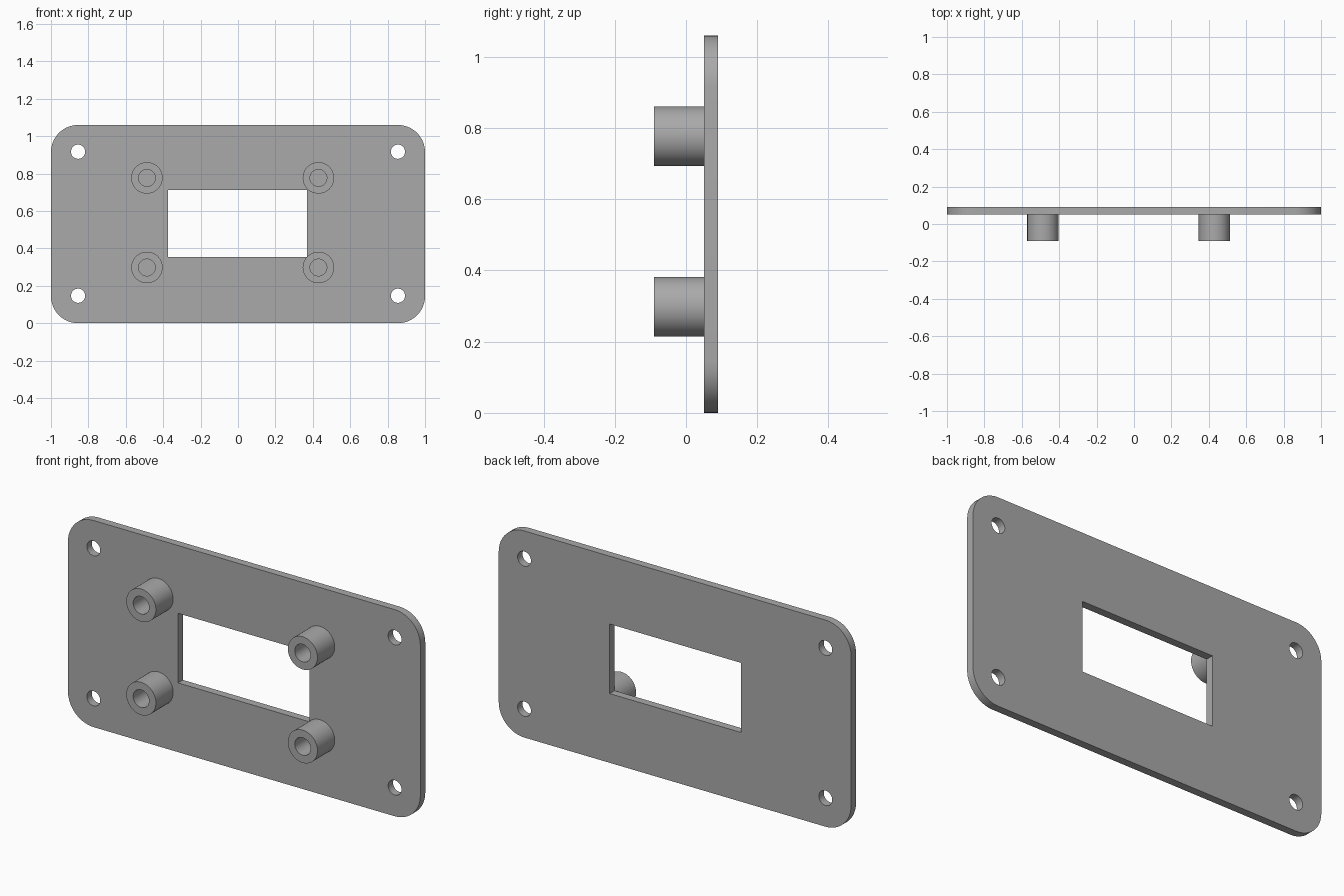
import bpy
import bmesh
from math import cos, sin, pi

cube = bpy.data.objects.get("Cube")
if cube:
    bpy.data.objects.remove(cube, do_unlink=True)

grey = bpy.data.materials.new("plain grey")
grey.use_nodes = True
COLOR = (0.4, 0.4, 0.4, 1)
grey.diffuse_color = COLOR
grey.node_tree.nodes["Principled BSDF"].inputs["Base Color"].default_value = COLOR


def circle(cx, cz, r, n=48):
    return [(cx + r * cos(2 * pi * i / n), cz + r * sin(2 * pi * i / n)) for i in range(n)]


def rounded_rect(x0, x1, z0, z1, r, n=12):
    corners = [(x1 - r, z1 - r), (x0 + r, z1 - r), (x0 + r, z0 + r), (x1 - r, z0 + r)]
    return [(cx + r * cos(pi / 2 * (k + i / n)), cz + r * sin(pi / 2 * (k + i / n)))
            for k, (cx, cz) in enumerate(corners) for i in range(n + 1)]


def prism(name, loops, y0, y1):
    """Extrude an outline with holes (x, z loops) from y0 to y1."""
    bm = bmesh.new()
    edges = []
    for loop in loops:
        verts = [bm.verts.new((x, y0, z)) for x, z in loop]
        edges += [bm.edges.new((v, verts[i - 1])) for i, v in enumerate(verts)]
    bmesh.ops.triangle_fill(bm, edges=edges, use_beauty=True, use_dissolve=False,
                            normal=(0, -1, 0))
    result = bmesh.ops.extrude_face_region(bm, geom=bm.faces[:], use_keep_orig=True)
    moved = [g for g in result["geom"] if isinstance(g, bmesh.types.BMVert)]
    bmesh.ops.translate(bm, verts=moved, vec=(0, y1 - y0, 0))
    bmesh.ops.recalc_face_normals(bm, faces=bm.faces[:])
    mesh = bpy.data.meshes.new(name)
    bm.to_mesh(mesh)
    bm.free()
    mesh.materials.append(grey)
    obj = bpy.data.objects.new(name, mesh)
    bpy.context.collection.objects.link(obj)
    bpy.ops.object.select_all(action="DESELECT")
    obj.select_set(True)
    bpy.context.view_layer.objects.active = obj
    bpy.ops.object.shade_smooth_by_angle(angle=0.6)
    return obj


BACK, FACE, TIP = 0.09, 0.05, -0.09

# Plate with rounded corners, a window and four screw holes
outline = rounded_rect(-1, 1, 0, 1.06, 0.145)
window = [(-0.375, 0.355), (0.37, 0.355), (0.37, 0.712), (-0.375, 0.712)]
holes = [circle(x, z, 0.038, 32) for x in (-0.855, 0.855) for z in (0.147, 0.917)]
prism("mounting_plate", [outline, window] + holes, FACE, BACK)

# Hollow standoffs on the front face
for side, x in (("right", -0.487), ("left", 0.43)):
    for level, z in (("lower", 0.298), ("upper", 0.777)):
        prism(f"{level}_{side}_standoff",
              [circle(x, z, 0.084), circle(x, z, 0.045)], TIP, FACE)
